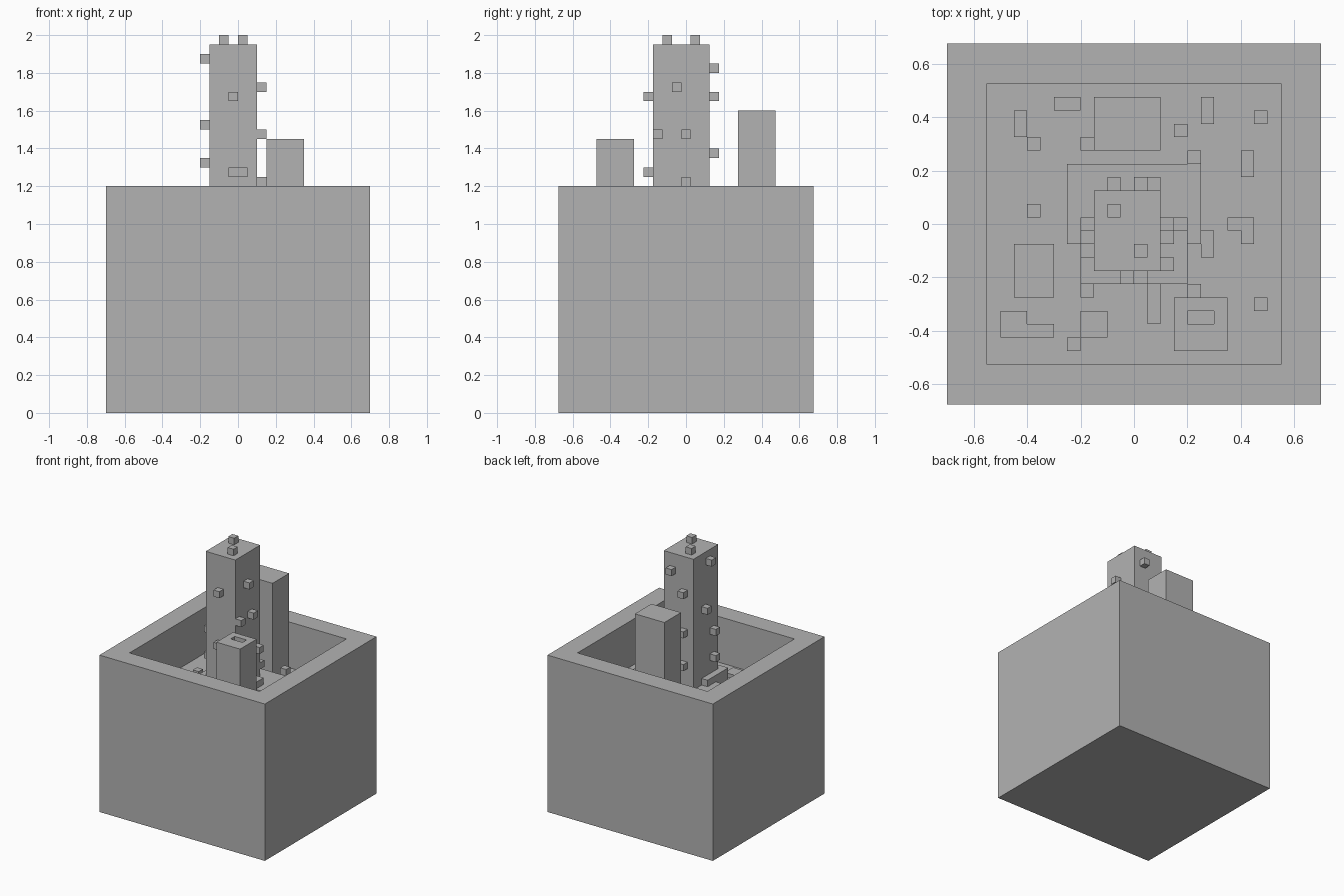
import bpy, bmesh

cube = bpy.data.objects.get("Cube")
if cube:
    bpy.data.objects.remove(cube, do_unlink=True)

grey = bpy.data.materials.new("plain_grey")
grey.use_nodes = True
grey.diffuse_color = (0.45, 0.45, 0.45, 1)
grey.node_tree.nodes["Principled BSDF"].inputs["Base Color"].default_value = (0.45, 0.45, 0.45, 1)

U = 0.05            # one block
FLOOR = 0.85        # basin floor
BASE = FLOOR - 0.02


def box(name, x, y, z, pit=None):
    """Box from (min, max) ranges; pit = (x range, y range, floor height) sunk in the top."""
    bm = bmesh.new()
    bmesh.ops.create_cube(bm, size=1)
    for v in bm.verts:
        v.co = [r[1] if c > 0 else r[0] for c, r in zip(v.co, (x, y, z))]
    if pit:
        top = max(bm.faces, key=lambda f: f.calc_center_median().z)
        for height in (z[1], pit[2]):
            bmesh.ops.inset_individual(bm, faces=[top], thickness=0.01)
            mid = top.calc_center_median()
            for v in top.verts:
                v.co = (pit[0][v.co.x > mid.x], pit[1][v.co.y > mid.y], height)
    mesh = bpy.data.meshes.new(name)
    bm.to_mesh(mesh)
    bm.free()
    mesh.materials.append(grey)
    obj = bpy.data.objects.new(name, mesh)
    bpy.context.collection.objects.link(obj)
    return obj


def block(name, x, y, z, nx=1, ny=1, nz=1):
    """Box from its low corner and its size counted in blocks."""
    return box(name, (x, x + nx * U), (y, y + ny * U), (z, z + nz * U))


# Hollow outer basin
box("basin", (-0.7, 0.7), (-0.675, 0.675), (0, 1.2),
    pit=((-0.55, 0.55), (-0.525, 0.525), FLOOR))

# Stepped plinths and the three towers
box("lower_plinth", (-0.25, 0.25), (-0.075, 0.225), (BASE, 0.95))
box("upper_plinth", (-0.2, 0.2), (-0.225, 0.025), (BASE, 1.0))
box("main_tower", (-0.15, 0.1), (-0.175, 0.125), (BASE, 1.95))
box("back_tower", (-0.15, 0.1), (0.275, 0.475), (BASE, 1.6))
box("short_tower", (0.15, 0.35), (-0.475, -0.275), (BASE, 1.45),
    pit=((0.2, 0.3), (-0.375, -0.325), 1.4))

# Studs on the main tower, one list per face
for x, y in ((-0.1, 0.025), (0, -0.125)):
    block("top_stud", x, y, 1.95)
for x, z, n in ((-0.05, 1.65, 1), (-0.05, 1.25, 2)):
    block("front_stud", x, -0.225, z, nx=n)
for x, z in ((0, 1.8), (-0.1, 1.65), (-0.1, 1.35), (-0.1, 1.1), (0.05, 1.0)):
    block("back_stud", x, 0.125, z)
for y, z in ((-0.075, 1.85), (-0.025, 1.5), (-0.125, 1.3), (-0.125, 1.1)):
    block("right_stud", -0.2, y, z)
for y, z, n in ((-0.075, 1.7, 1), (-0.175, 1.45, 1), (-0.025, 1.45, 1), (-0.025, 1.2, 2)):
    block("left_stud", 0.1, y, z, nx=n)

# Studs on the plinths and the back tower
block("plinth_stud", 0.2, 0.225, 0.95)
block("back_tower_stud", -0.2, 0.275, 1.0)

# Rubble on the basin floor: low corner and size in blocks
rubble = (
    (-0.45, 0.325, 1, 2), (-0.4, 0.275, 1, 1), (-0.3, 0.425, 2, 1),
    (0.15, 0.325, 1, 1), (0.25, 0.375, 1, 2), (0.45, 0.375, 1, 1),
    (0.4, 0.175, 1, 2), (0.35, -0.025, 2, 1), (0.4, -0.075, 1, 1),
    (0.25, -0.125, 1, 2), (0.2, -0.275, 1, 1), (0.05, -0.375, 1, 3),
    (-0.2, -0.275, 1, 1), (-0.45, -0.275, 3, 4), (-0.5, -0.425, 2, 2),
    (-0.4, -0.425, 2, 1), (-0.2, -0.425, 2, 2), (-0.25, -0.475, 1, 1),
    (0.45, -0.325, 1, 1), (-0.4, 0.025, 1, 1),
)
for x, y, nx, ny in rubble:
    block("floor_block", x, y, FLOOR, nx, ny)
